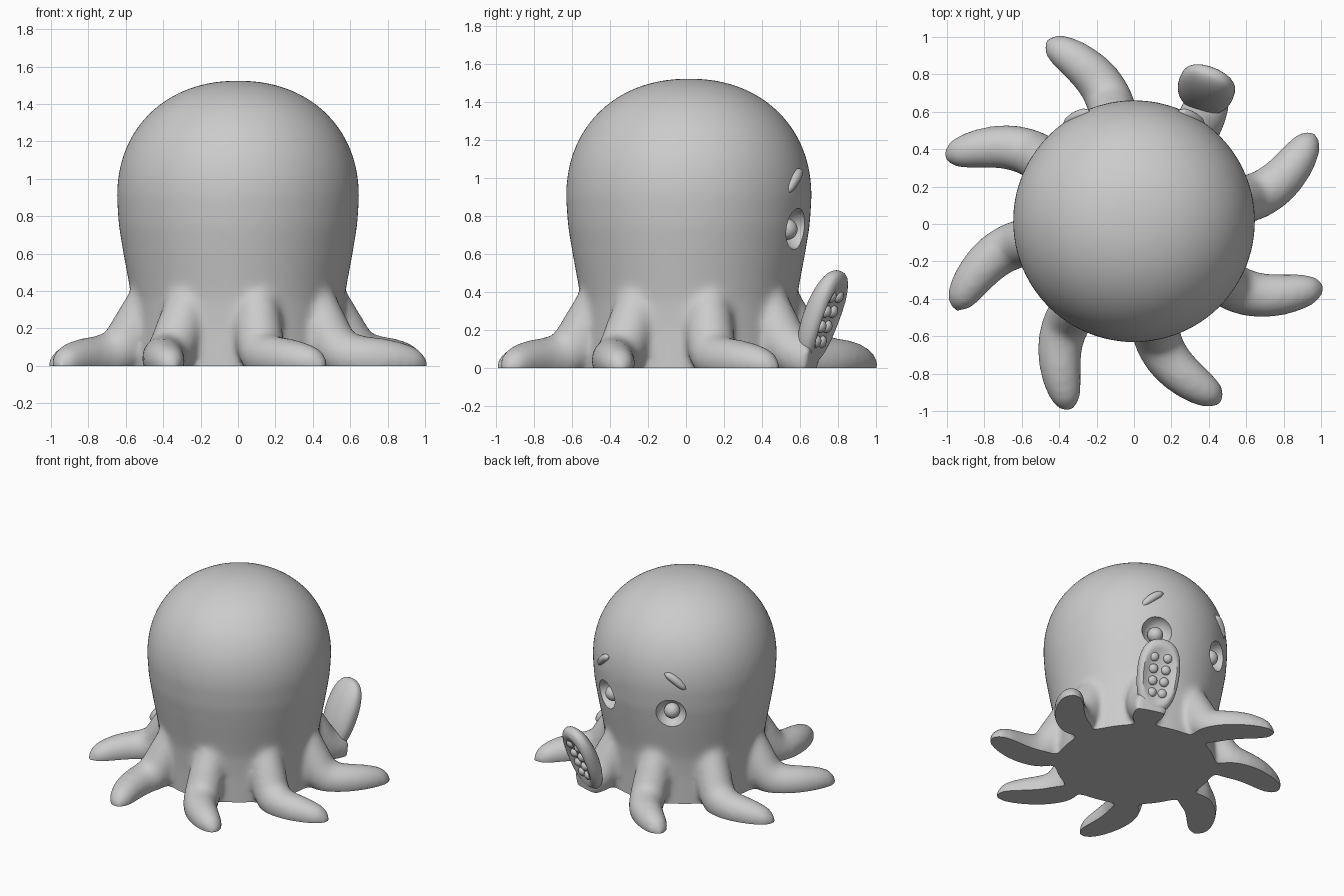
import bpy, bmesh
from math import sin, cos, pi, radians
from mathutils import Matrix, Vector

if "Cube" in bpy.data.objects:
    bpy.data.objects.remove(bpy.data.objects["Cube"])

CENTRE = Matrix.Translation((0, 0.015, 0))

skin = bpy.data.materials.new("soft_grey")
skin.use_nodes = True
skin.diffuse_color = (0.6, 0.6, 0.6, 1)
skin.node_tree.nodes["Principled BSDF"].inputs["Base Color"].default_value = skin.diffuse_color


def add_object(name, bm):
    mesh = bpy.data.meshes.new(name)
    bmesh.ops.recalc_face_normals(bm, faces=bm.faces)
    bm.to_mesh(mesh)
    bm.free()
    mesh.materials.append(skin)
    mesh.shade_smooth()
    obj = bpy.data.objects.new(name, mesh)
    bpy.context.collection.objects.link(obj)
    return obj


def bake(obj):
    """Replace the mesh with its modified result."""
    graph = bpy.context.evaluated_depsgraph_get()
    mesh = bpy.data.meshes.new_from_object(obj.evaluated_get(graph))
    obj.modifiers.clear()
    obj.data = mesh


def add_tube(bm, points, matrix):
    """Sweep a round section along points given as (x, y, z, radius)."""
    curve = bpy.data.curves.new("path", "CURVE")
    curve.dimensions = "3D"
    curve.bevel_depth = 1
    curve.bevel_resolution = 6
    curve.use_fill_caps = True
    spline = curve.splines.new("NURBS")
    spline.points.add(len(points) - 1)
    spline.order_u = 3
    spline.use_endpoint_u = True
    spline.resolution_u = 8
    for p, (x, y, z, r) in zip(spline.points, points):
        p.co = (x, y, z, 1)
        p.radius = r
    helper = bpy.data.objects.new("path", curve)
    bpy.context.collection.objects.link(helper)
    bpy.context.view_layer.update()
    mesh = bpy.data.meshes.new_from_object(
        helper.evaluated_get(bpy.context.evaluated_depsgraph_get()))
    mesh.transform(matrix)
    bm.from_mesh(mesh)
    bpy.data.objects.remove(helper)
    bpy.data.meshes.remove(mesh)


def add_ball(bm, matrix, radius=1, segments=32):
    return bmesh.ops.create_uvsphere(bm, u_segments=segments, v_segments=segments // 2,
                                     radius=radius, matrix=matrix)["verts"]


def on_head(angle, radius, z):
    a = radians(angle)
    return CENTRE @ Vector((radius * cos(a), radius * sin(a), z))


# Head: turned profile, rounded above and slightly waisted below
bm = bmesh.new()
profile = [(0, -0.1), (0.56, -0.1), (0.56, 0.05), (0.56, 0.2), (0.568, 0.35),
           (0.585, 0.45), (0.613, 0.6), (0.638, 0.75)]
for i in range(25):
    t = i / 24 * pi / 2
    profile.append((0.648 * max(cos(t), 0) ** 0.93, 0.9 + 0.625 * sin(t) ** 0.93))
verts = [bm.verts.new(CENTRE @ Vector((r, 0, z))) for r, z in profile]
edges = [bm.edges.new(pair) for pair in zip(verts, verts[1:])]
bmesh.ops.spin(bm, geom=verts + edges, cent=(0, 0.015, 0), axis=(0, 0, 1),
               angle=2 * pi, steps=72, use_merge=True)
bmesh.ops.remove_doubles(bm, verts=bm.verts, dist=0.0005)

# Seven curling arms, plus the short root of the raised one
arm = [(-0.24, -0.38, 0.46, 0.09), (-0.29, -0.44, 0.26, 0.13), (-0.36, -0.53, 0.06, 0.13),
       (-0.40, -0.66, 0.04, 0.122), (-0.395, -0.80, 0.035, 0.112), (-0.37, -0.92, 0.02, 0.092),
       (-0.355, -0.985, 0.0, 0.065), (-0.35, -1.02, 0.0, 0.02)]
for k in range(8):
    spin = CENTRE @ Matrix.Rotation(k * pi / 4, 4, "Z")
    add_tube(bm, arm[:4] if k == 4 else arm, spin)
body = add_object("body", bm)

# Cutter: floor slab and the two eye sockets
bm = bmesh.new()
bmesh.ops.create_cube(bm, size=1, matrix=Matrix.Translation((0, 0, -0.5)) @ Matrix.Diagonal((4, 4, 1, 1)))
for angle in (64, 116):
    add_ball(bm, Matrix.Translation(on_head(angle, 0.645, 0.73)), 0.11)
cutter = add_object("cutter", bm)
cutter.hide_render = True

# Fuse the body, soften the joins, then cut
fuse = body.modifiers.new("fuse", "REMESH")
fuse.mode = "VOXEL"
fuse.voxel_size = 0.018
soften = body.modifiers.new("soften", "SMOOTH")
soften.factor = 0.5
soften.iterations = 24
cut = body.modifiers.new("cut", "BOOLEAN")
cut.operation = "DIFFERENCE"
cut.object = cutter
cut.solver = "EXACT"
bake(body)
bpy.data.objects.remove(cutter)

# Eyeballs and worried brows
for side, angle in (("left", 64), ("right", 116)):
    bm = bmesh.new()
    add_ball(bm, Matrix.Translation(on_head(angle, 0.575, 0.73)), 0.056)
    add_object(side + "_eyeball", bm)

    sign = 1 if angle > 90 else -1
    bm = bmesh.new()
    brow = []
    for i in range(9):
        t = i / 8
        p = on_head(90 + sign * (22 + 14 * t), 0.637, 1.04 - 0.12 * t ** 1.4)
        brow.append((*p, 0.004 + 0.026 * sin(pi * t) ** 0.4 if 0 < t < 1 else 0.004))
    add_tube(bm, brow, Matrix())
    add_object(side + "_brow", bm)

# Raised arm: a leaning paddle with a dished outer face and suckers
lean = (Matrix.Translation((0.382, 0.715, 0.265)) @ Matrix.Rotation(radians(-22), 4, "Z")
        @ Matrix.Rotation(radians(-21), 4, "X"))
bm = bmesh.new()
for v in add_ball(bm, Matrix(), 1, 48):
    x, y, z = v.co
    rho = (x * x + z * z) ** 0.5
    if y > 0:
        dish = max(0, 1 - (rho / 0.82) ** 4)
        y = 0.85 * y ** 0.6 * (1 - dish) + 0.3 * dish
    square = 1 + 0.25 * (x * z) ** 2
    v.co = (0.152 * x * square * (1 + 0.08 * z), 0.088 * y, 0.265 * z * square)
bm.transform(lean)
add_object("raised_arm", bm)

bm = bmesh.new()
for row in range(4):
    for side in (-1, 1):
        spot = Matrix.Translation((side * (0.05 - 0.004 * row), 0.03, 0.13 - 0.085 * row))
        add_ball(bm, lean @ spot @ Matrix.Diagonal((1, 0.8, 1, 1)), 0.034, 16)
add_object("suckers", bm)

for obj in bpy.context.collection.objects:
    obj.select_set(obj.type == "MESH")
bpy.context.view_layer.objects.active = body
bpy.ops.object.shade_smooth_by_angle(angle=radians(40))
